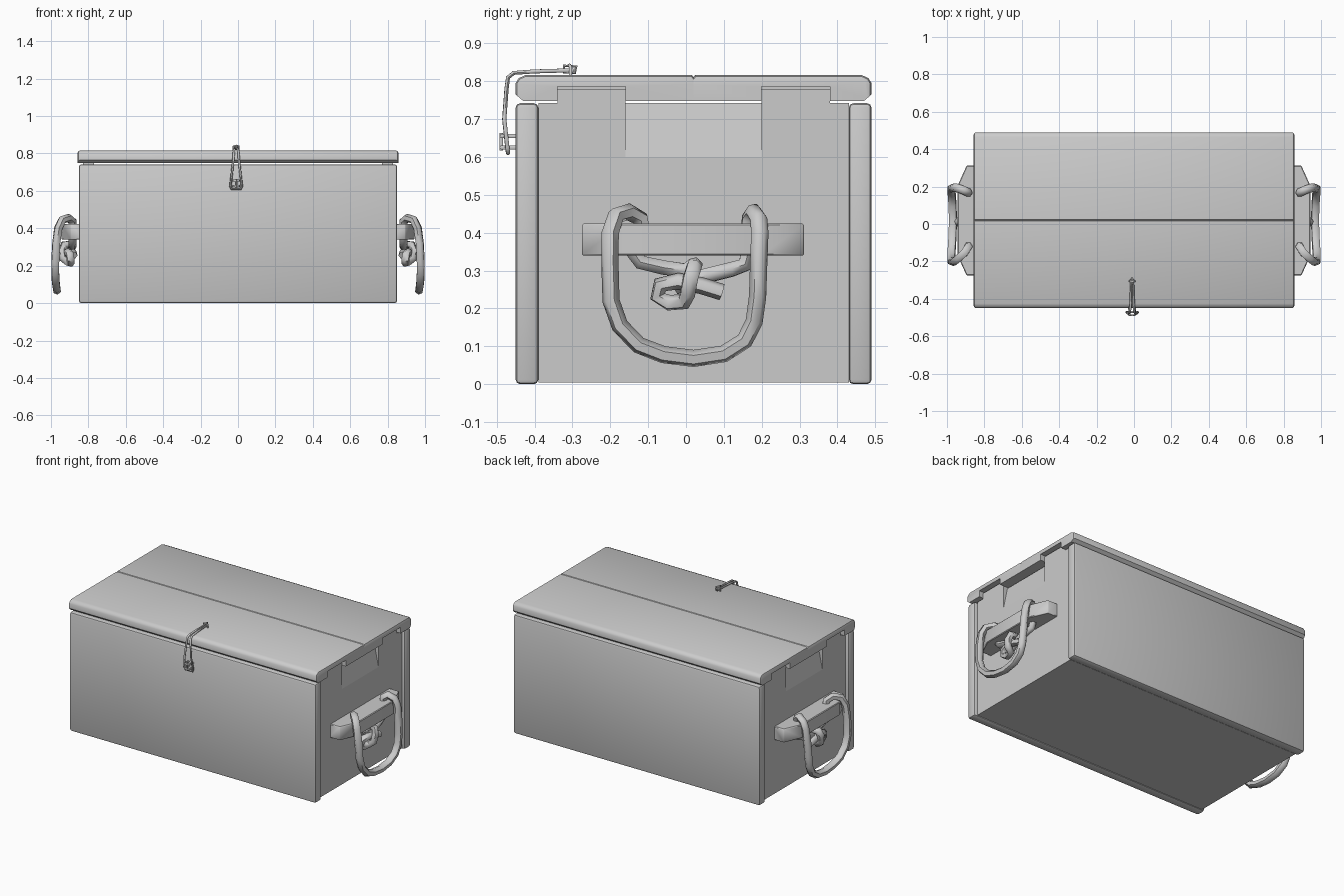
import bpy, bmesh, math
from mathutils import Vector

if "Cube" in bpy.data.objects:
    bpy.data.objects.remove(bpy.data.objects["Cube"])


def finish(ob, angle=35):
    bpy.ops.object.select_all(action='DESELECT')
    bpy.context.view_layer.objects.active = ob
    ob.select_set(True)
    for m in list(ob.modifiers):
        bpy.ops.object.modifier_apply(modifier=m.name)
    bpy.ops.object.shade_smooth_by_angle(angle=math.radians(angle))
    return ob


def prism(name, pts, axis, lo, hi, bevel=0, segs=2, done=True):
    """Extrude a 2D outline along an axis (outline uses the other two axes in order)."""
    bm = bmesh.new()
    rings = []
    for d in (lo, hi):
        ring = []
        for p in pts:
            c = list(p)
            c.insert(axis, d)
            ring.append(bm.verts.new(c))
        rings.append(ring)
        bm.faces.new(ring)
    n = len(pts)
    for i in range(n):
        j = (i + 1) % n
        bm.faces.new((rings[0][i], rings[0][j], rings[1][j], rings[1][i]))
    bmesh.ops.recalc_face_normals(bm, faces=bm.faces)
    me = bpy.data.meshes.new(name)
    bm.to_mesh(me)
    bm.free()
    ob = bpy.data.objects.new(name, me)
    bpy.context.collection.objects.link(ob)
    if bevel:
        m = ob.modifiers.new("bevel", 'BEVEL')
        m.width, m.segments = bevel, segs
    return finish(ob) if done else ob


def rect(a0, a1, b0, b1):
    return [(a0, b0), (a1, b0), (a1, b1), (a0, b1)]


def tube(name, pts, r, sx=1, cyclic=False, res=1):
    cu = bpy.data.curves.new(name, 'CURVE')
    cu.dimensions = '3D'
    cu.bevel_depth, cu.bevel_resolution = r, res
    cu.use_fill_caps = True
    sp = cu.splines.new('POLY')
    sp.points.add(len(pts) - 1)
    for p, c in zip(sp.points, pts):
        p.co = (c[0] * sx, c[1], c[2], 1)
    sp.use_cyclic_u = cyclic
    ob = bpy.data.objects.new(name, cu)
    bpy.context.collection.objects.link(ob)
    bpy.ops.object.select_all(action='DESELECT')
    bpy.context.view_layer.objects.active = ob
    ob.select_set(True)
    bpy.ops.object.convert(target='MESH')
    return finish(bpy.context.view_layer.objects.active, 60)


# Box: front, back and floor boards
prism("front_panel", rect(-.45, -.39, 0, .742), 0, -.85, .85, .012)
prism("back_panel", rect(.43, .49, 0, .742), 0, -.85, .85, .012)
prism("floor", rect(-.82, .82, -.39, .43), 2, .005, .05)

# Lid: two boards meeting in a shallow groove, notched over the side tabs
tabs = [(-.34, -.16), (.20, .38)]
for name, y0, y1, tab in (("lid_front_board", -.45, .02, tabs[0]),
                          ("lid_back_board", .02, .49, tabs[1])):
    g = .004
    if y0 < 0:
        out = [(y0, .765), (y0 + .02, .748), (y1, .748), (y1, .811), (y1 - g, .816),
               (y0 + .025, .816), (y0 + .008, .808), (y0, .795)]
    else:
        out = [(y1, .765), (y1 - .02, .748), (y0, .748), (y0, .811), (y0 + g, .816),
               (y1 - .025, .816), (y1 - .008, .808), (y1, .795)]
    lid = prism(name, out, 0, -.857, .857, done=False)
    # round the two ends
    bm = bmesh.new()
    bm.from_mesh(lid.data)
    ends = [e for e in bm.edges if e.verts[0].co.x * e.verts[1].co.x > 0
            and not all(abs(v.co.y - .02) < .001 for v in e.verts)
            and all(v.co.z > .76 for v in e.verts)]
    bmesh.ops.bevel(bm, geom=ends, offset=.012, segments=2, affect='EDGES', profile=.5)
    bm.to_mesh(lid.data)
    bm.free()
    for s in (-1, 1):
        cut = prism("notch_cutter", rect(min(s * .79, s * .9), max(s * .79, s * .9), *tab),
                    2, .70, .786, done=False)
        m = lid.modifiers.new("notch", 'BOOLEAN')
        m.operation, m.object, m.solver = 'DIFFERENCE', cut, 'EXACT'
        finish(lid)
        bpy.data.objects.remove(cut, do_unlink=True)

# End panels, grip bars and rope handles on both sides
side = [(-.39, .005), (.43, .005), (.43, .742), (.38, .742), (.38, .778), (.20, .778),
        (.20, .60), (-.16, .60), (-.16, .778), (-.34, .778), (-.34, .742), (-.39, .742)]
handle = [(.885, -.115, .40), (.885, -.12, .437), (.905, -.152, .455), (.94, -.185, .445),
          (.96, -.2, .40), (.972, -.201, .32), (.977, -.198, .22), (.977, -.175, .155),
          (.974, -.125, .103), (.97, -.06, .078), (.968, .02, .068), (.97, .10, .08),
          (.974, .155, .115), (.977, .18, .165), (.977, .189, .23), (.972, .192, .32),
          (.962, .195, .40), (.945, .192, .437), (.91, .18, .455), (.885, .168, .437),
          (.885, .165, .40)]
knot = [(.885, -.14, .35), (.885, -.12, .322), (.885, -.06, .308), (.885, 0, .30),
        (.895, .025, .325 - .01), (.93, .022, .312), (.94, .012, .28), (.935, .005, .24),
        (.905, -.005, .218), (.895, -.045, .215), (.895, -.075, .232), (.90, -.068, .262),
        (.91, -.02, .272), (.91, .04, .26), (.905, .095, .243)]
tail = [(.885, .165, .35), (.885, .155, .315), (.89, .12, .303), (.893, .06, .288),
        (.885, .01, .275), (.88, -.03, .255)]
for s, label in ((1, "right"), (-1, "left")):
    x0, x1 = sorted((s * .77, s * .83))
    prism(label + "_end_panel", side, 0, x0, x1)
    prism(label + "_end_panel_top_centre",
          [(s * .77, .60), (s * .83, .60), (s * .80, .742), (s * .77, .742)], 1, -.16, .20)
    bar = [(s * .82, -.275), (s * .895, -.275), (s * .943, -.17), (s * .943, .205),
           (s * .895, .312), (s * .82, .312)]
    prism(label + "_grip_bar", bar, 2, .34, .424, .004, 1)
    tube(label + "_rope_handle", handle, .023, s)
    tube(label + "_rope_knot", knot, .022, s)
    tube(label + "_rope_tail", tail, .022, s)

# Wire hasp: narrow over the lid, widening to a loop on the front
cx = -.01
half = [(.006, -.30, .829), (.008, -.40, .826), (.010, -.455, .822), (.012, -.470, .81),
        (.014, -.474, .78), (.022, -.480, .70), (.031, -.472, .625), (.024, -.470, .61)]
loop = [(cx + a, y, z) for a, y, z in half] + [(cx - a, y, z) for a, y, z in reversed(half)]
tube("wire_hasp", loop, .006, cyclic=True)
# Staples holding the hasp on the lid and on the front
tube("lid_staple", [(cx - .014, -.305, .81), (cx - .014, -.305, .838), (cx, -.308, .842),
                    (cx + .014, -.305, .838), (cx + .014, -.305, .81)], .005)
tube("lid_staple_ring", [(cx, -.322, .824), (cx, -.322, .841), (cx, -.29, .839),
                         (cx, -.294, .822)], .005, cyclic=True)
for z in (.625, .655):
    tube("front_staple", [(cx - .016, -.44, z), (cx - .014, -.488, z),
                          (cx + .014, -.488, z), (cx + .016, -.44, z)], .006)
tube("front_staple_pin", [(cx, -.488, .617), (cx, -.488, .663)], .006)
